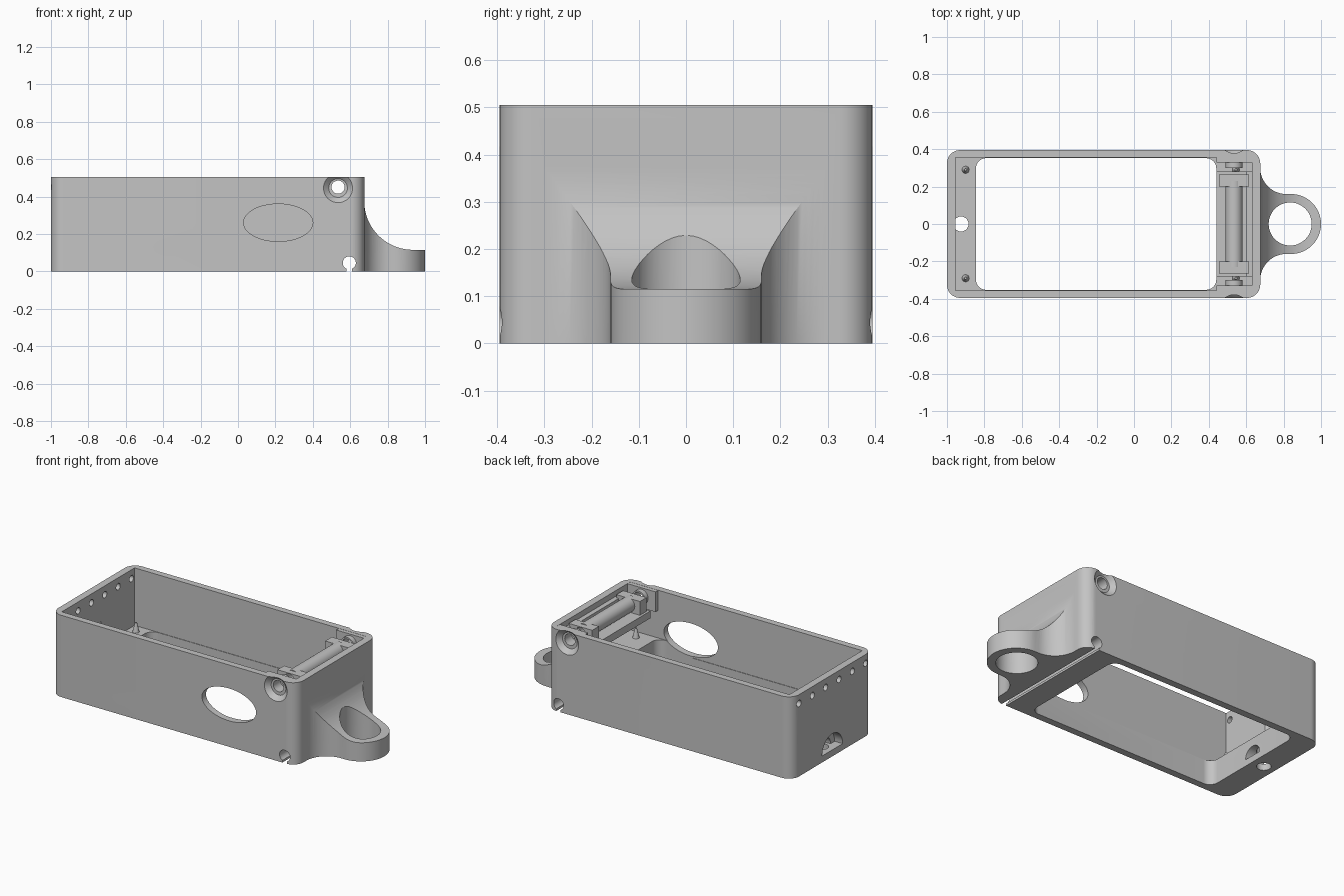
import bpy, bmesh
from math import pi, sin, cos, sqrt
from mathutils import Matrix, Vector

cube = bpy.data.objects.get("Cube")
if cube:
    bpy.data.objects.remove(cube, do_unlink=True)

grey = bpy.data.materials.new("plain grey")
grey.use_nodes = True
grey.diffuse_color = (0.55, 0.55, 0.55, 1)
grey.node_tree.nodes["Principled BSDF"].inputs["Base Color"].default_value = grey.diffuse_color

AXES = {"z": Matrix.Identity(3),
        "y": Matrix(((1, 0, 0), (0, 0, -1), (0, 1, 0))),   # profile (x, z) swept along y
        "x": Matrix(((0, 0, 1), (1, 0, 0), (0, 1, 0)))}    # profile (y, z) swept along x


def finish(name, bm):
    bmesh.ops.recalc_face_normals(bm, faces=bm.faces[:])
    mesh = bpy.data.meshes.new(name)
    bm.to_mesh(mesh)
    bm.free()
    mesh.materials.append(grey)
    obj = bpy.data.objects.new(name, mesh)
    bpy.context.collection.objects.link(obj)
    return obj


def prism(name, outline, a, b, axis="z"):
    """Sweep a closed outline from a to b along an axis."""
    bm = bmesh.new()
    sign = -1 if axis == "y" else 1
    rings = [[bm.verts.new(AXES[axis] @ Vector((u, v, sign * d))) for u, v in outline]
             for d in (a, b)]
    bm.faces.new(rings[0])
    bm.faces.new(rings[1])
    n = len(outline)
    for i in range(n):
        j = (i + 1) % n
        bm.faces.new((rings[0][i], rings[0][j], rings[1][j], rings[1][i]))
    return finish(name, bm)


def arc(cx, cy, r, start, end, n=16, ry=None):
    return [(cx + r * cos(start + (end - start) * i / n),
             cy + (ry or r) * sin(start + (end - start) * i / n)) for i in range(n + 1)]


def circle(cx, cy, r, n=48, ry=None):
    return arc(cx, cy, r, 0, 2 * pi, n, ry)[:-1]


def rect(x0, x1, y0, y1, r=0):
    if not r:
        return [(x0, y0), (x1, y0), (x1, y1), (x0, y1)]
    corners = [(x1 - r, y1 - r), (x0 + r, y1 - r), (x0 + r, y0 + r), (x1 - r, y0 + r)]
    return [p for k, c in enumerate(corners)
            for p in arc(*c, r, k * pi / 2, (k + 1) * pi / 2, 10)]


def cone(name, pos, direction, r1, r2, depth, n=40):
    """Cone whose base is centred at pos and which extends along direction."""
    d = Vector(direction)
    bm = bmesh.new()
    m = (Matrix.Translation(Vector(pos) + d * depth / 2)
         @ d.to_track_quat("Z", "Y").to_matrix().to_4x4())
    bmesh.ops.create_cone(bm, cap_ends=True, segments=n, radius1=r1, radius2=r2,
                          depth=depth, matrix=m)
    return finish(name, bm)


def combine(obj, other, operation="DIFFERENCE"):
    other.hide_render = True
    mod = obj.modifiers.new("bool", "BOOLEAN")
    mod.operation, mod.object, mod.solver = operation, other, "EXACT"
    bpy.context.view_layer.objects.active = obj
    bpy.ops.object.modifier_apply(modifier=mod.name)
    bpy.data.objects.remove(other, do_unlink=True)


HX, HZ = 0.535, 0.45      # hinge axis

# Case: rounded block with an open top and a window in the floor
case = prism("case", rect(-1, 0.675, -0.395, 0.395, 0.07), 0, 0.505)

# Lug: flared plan shape, trimmed by a concave sweep
side = arc(0.815, 0.30, 0.14, pi, 1.5 * pi, 16)
ring = arc(0.84, 0, 0.16, pi / 2, -pi / 2, 32)
plan = [(0.65, 0.30)] + side + ring + [(x, -y) for x, y in reversed(side)] + [(0.65, -0.30)]
lug = prism("lug", plan, 0, 0.45)
scoop = arc(0.935, 0.375, 0.26, pi, 1.5 * pi, 32)
combine(lug, prism("scoop", scoop + [(1.2, 0.115), (1.2, 0.6), (0.675, 0.6)], -0.5, 0.5, "y"))
combine(case, lug, "UNION")
combine(case, prism("lug_hole", circle(0.835, 0, 0.115), -0.1, 0.5))

# Inner cavity, stepped over the two end blocks, and the floor window
combine(case, prism("cavity", rect(-0.955, 0.63, -0.355, 0.355), 0.21, 0.7))
combine(case, prism("low_cavity", rect(-0.955, 0.2, -0.355, 0.355), 0.15, 0.6))
combine(case, prism("window", rect(-0.845, 0.44, -0.352, 0.352, 0.055), -0.1, 0.6))

# Oval opening in the front wall only
combine(case, prism("oval", circle(0.215, 0.26, 0.185, 64, 0.1), -0.5, -0.3, "y"))

# Bosses around the hinge holes, then the holes and their countersinks
for s in (-1, 1):
    a, b = sorted((s * 0.33, s * 0.36))
    combine(case, prism("boss", rect(0.44, 0.64, 0.38, 0.504), a, b, "y"), "UNION")
    a, b = sorted((s * 0.30, s * 0.34))
    combine(case, prism("stub", circle(HX, HZ, 0.045), a, b, "y"), "UNION")
combine(case, prism("hinge_hole", circle(HX, HZ, 0.035), -0.6, 0.6, "y"))
for s in (-1, 1):
    combine(case, cone("countersink", (HX, s * 0.397, 0.445), (0, -s, 0), 0.08, 0.05, 0.028))

# Keyhole groove across the underside
combine(case, prism("groove", circle(0.595, 0.045, 0.035), -0.6, 0.6, "y"))
combine(case, prism("groove_slot", rect(0.58, 0.61, -0.1, 0.04), -0.6, 0.6, "y"))

# End wall: row of vents, domed cable port and vertical cable hole
for i in range(6):
    combine(case, prism("vent", circle(0.325 - 0.13 * i, 0.45, 0.02, 20), -1.1, -0.9, "x"))
combine(case, prism("port", arc(0, 0.04, 0.1, 0, pi, 24), -1.1, -0.945, "x"))
combine(case, prism("tunnel", arc(0, 0.04, 0.06, 0, pi, 24), -0.96, -0.8, "x"))
combine(case, prism("cable_hole", circle(-0.925, 0, 0.04), -0.1, 0.3))

# Locating pins on the end blocks
parts = [case]
for s, label in ((1, "left"), (-1, "right")):
    for x, z, end in ((-0.9, 0.15, "rear"), (0.545, 0.21, "hinge")):
        parts.append(cone(f"{end}_pin_{label}", (x, s * 0.29, z - 0.002), (0, 0, 1),
                          0.02, 0.006, 0.06, 20))

# Hinge cradle: shelf, clips and hollow tube
shelf = prism("cradle_shelf", rect(0.44, 0.635, -0.28, 0.28), 0.36, 0.405)
parts.append(shelf)
for s, label in ((1, "left"), (-1, "right")):
    a, b = sorted((s * 0.20, s * 0.265))
    clip = prism(f"hinge_clip_{label}", rect(0.455, 0.615, 0.40, 0.49), a, b, "y")
    combine(clip, prism("clip_hole", circle(HX, HZ, 0.035), -0.5, 0.5, "y"))
    parts.append(clip)
tube = prism("hinge_tube", circle(HX, HZ, 0.045), -0.23, 0.23, "y")
combine(tube, prism("bore", circle(HX, HZ, 0.035), -0.5, 0.5, "y"))
parts.append(tube)
parts.append(prism("cradle_rail", rect(0.60, 0.635, 0.40, 0.47), -0.28, 0.28, "y"))

# Smooth curved faces while keeping edges crisp
bpy.ops.object.select_all(action="DESELECT")
for obj in parts:
    obj.select_set(True)
bpy.context.view_layer.objects.active = case
bpy.ops.object.shade_smooth_by_angle(angle=pi / 6)
